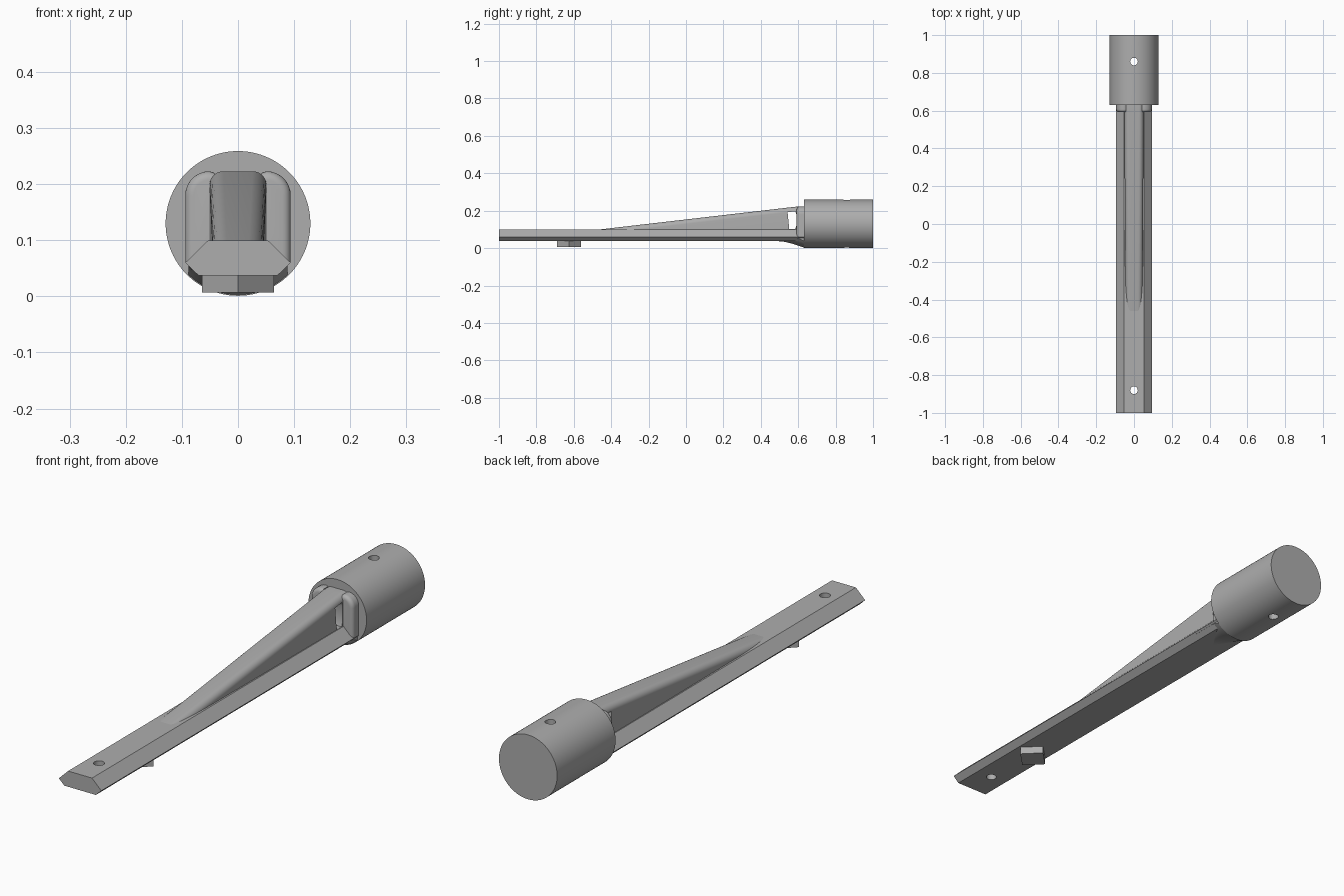
import bpy, bmesh, math
from mathutils import Matrix

if "Cube" in bpy.data.objects:
    bpy.data.objects.remove(bpy.data.objects["Cube"], do_unlink=True)

grey = bpy.data.materials.new("plain grey")
grey.use_nodes = True
GREY = (0.42, 0.42, 0.42, 1)
grey.diffuse_color = GREY
grey.node_tree.nodes["Principled BSDF"].inputs["Base Color"].default_value = GREY


def finish(name, bm, smooth=True):
    bmesh.ops.recalc_face_normals(bm, faces=bm.faces)
    mesh = bpy.data.meshes.new(name)
    bm.to_mesh(mesh)
    bm.free()
    mesh.materials.append(grey)
    ob = bpy.data.objects.new(name, mesh)
    bpy.context.collection.objects.link(ob)
    if smooth:
        shade(ob)
    return ob


def select(ob):
    bpy.ops.object.select_all(action='DESELECT')
    ob.select_set(True)
    bpy.context.view_layer.objects.active = ob


def shade(ob):
    select(ob)
    bpy.ops.object.shade_smooth_by_angle(angle=math.radians(35))


def loft(name, sections):
    """Skin (y, [(x, z), ...]) sections along the length and cap both ends."""
    bm = bmesh.new()
    rings = [[bm.verts.new((x, y, z)) for x, z in pts] for y, pts in sections]
    n = len(rings[0])
    for a, b in zip(rings, rings[1:]):
        for i in range(n):
            j = (i + 1) % n
            bm.faces.new((a[i], a[j], b[j], b[i]))
    bm.faces.new(rings[0])
    bm.faces.new(rings[-1])
    return finish(name, bm)


def cylinder(name, radius, depth, matrix, segments=64):
    bm = bmesh.new()
    bmesh.ops.create_cone(bm, cap_ends=True, segments=segments, radius1=radius,
                          radius2=radius, depth=depth, matrix=matrix)
    return finish(name, bm)


def cut(ob, cutter):
    cutter.hide_render = True
    mod = ob.modifiers.new("cut", 'BOOLEAN')
    mod.operation, mod.solver, mod.object = 'DIFFERENCE', 'EXACT', cutter
    select(ob)
    bpy.ops.object.modifier_apply(modifier=mod.name)
    bpy.data.objects.remove(cutter, do_unlink=True)
    shade(ob)


def drill(ob, y):
    cut(ob, cylinder("drill", 0.02, 1, Matrix.Translation((0, y, 0)), 32))


def arch(w, bottom, top, r, steps=8):
    """Upright outline with rounded top corners."""
    arc = [(w - r + r * math.cos(a), top - r + r * math.sin(a))
           for a in (math.pi / 2 * i / steps for i in range(steps + 1))]
    return [(w, bottom)] + arc + [(-x, z) for x, z in reversed(arc)] + [(-w, bottom)]


# Six-sided bar
half = [(0.07, 0.037), (0.094, 0.06), (0.053, 0.1)]
outline = half + [(-x, z) for x, z in reversed(half)]
bar = loft("bar", [(-1, outline), (0.64, outline)])
drill(bar, -0.88)

# Round socket
AXIS = 0.13
socket = cylinder("socket", 0.129, 0.37, Matrix.Translation((0, 0.815, AXIS))
                  @ Matrix.Rotation(math.pi / 2, 4, 'X'), 96)
drill(socket, 0.86)

# Sloping rib with a slot near the socket
rib = loft("sloping_rib", [(-0.46, arch(0.045, 0.06, 0.1, 0.025)),
                           (0.6, arch(0.051, 0.06, 0.223, 0.025)),
                           (0.64, arch(0.051, 0.06, 0.223, 0.025))])
bm = bmesh.new()
slot = [(0.552, 0.101), (0.583, 0.101), (0.59, 0.12), (0.59, 0.18),
        (0.585, 0.197), (0.543, 0.192)]
face = bm.faces.new([bm.verts.new((-0.2, y, z)) for y, z in slot])
side = bmesh.ops.extrude_face_region(bm, geom=[face])["geom"]
bmesh.ops.translate(bm, vec=(0.4, 0, 0),
                    verts=[v for v in side if isinstance(v, bmesh.types.BMVert)])
cut(rib, finish("slot_cutter", bm, False))

# Rounded pillars either side of the rib
for sign, label in ((1, "left"), (-1, "right")):
    bm = bmesh.new()
    pts = [(0.042, 0.05), (0.094, 0.06), (0.094, 0.18)]
    pts += [(0.051 + 0.043 * math.cos(a), 0.18 + 0.043 * math.sin(a))
            for a in (math.pi / 16 * i for i in range(1, 9))]
    pts += [(0.042, 0.22)]
    front = bm.faces.new([bm.verts.new((sign * x, 0.592, z)) for x, z in pts])
    back = bmesh.ops.extrude_face_region(bm, geom=[front])["geom"]
    bmesh.ops.translate(bm, vec=(0, 0.05, 0),
                        verts=[v for v in back if isinstance(v, bmesh.types.BMVert)])
    edges = [e for e in bm.edges if all(v.co.y < 0.6 and v.co.z > 0.055 for v in e.verts)]
    bmesh.ops.bevel(bm, geom=edges, offset=0.015, segments=5, profile=0.5, affect='EDGES')
    finish(label + "_pillar", bm)

# Flared underside blending the bar into the socket
sections = []
for i in range(11):
    t = i / 10
    radius = 0.093 + 0.034 * (1.6 * t * t - 0.6 * t ** 3)
    xs = [0.088 * k / 12 for k in range(-12, 13)]
    low = [(x, min(0.054, AXIS - math.sqrt(max(radius ** 2 - x * x, 0)))) for x in xs]
    sections.append((0.49 + 0.14 * t, low + [(0.088, 0.06), (-0.088, 0.06)]))
loft("underside_flare", sections)

# Square peg turned on its corner
cylinder("square_peg", 0.064, 0.035, Matrix.Translation((0, -0.625, 0.0245)), 4)
